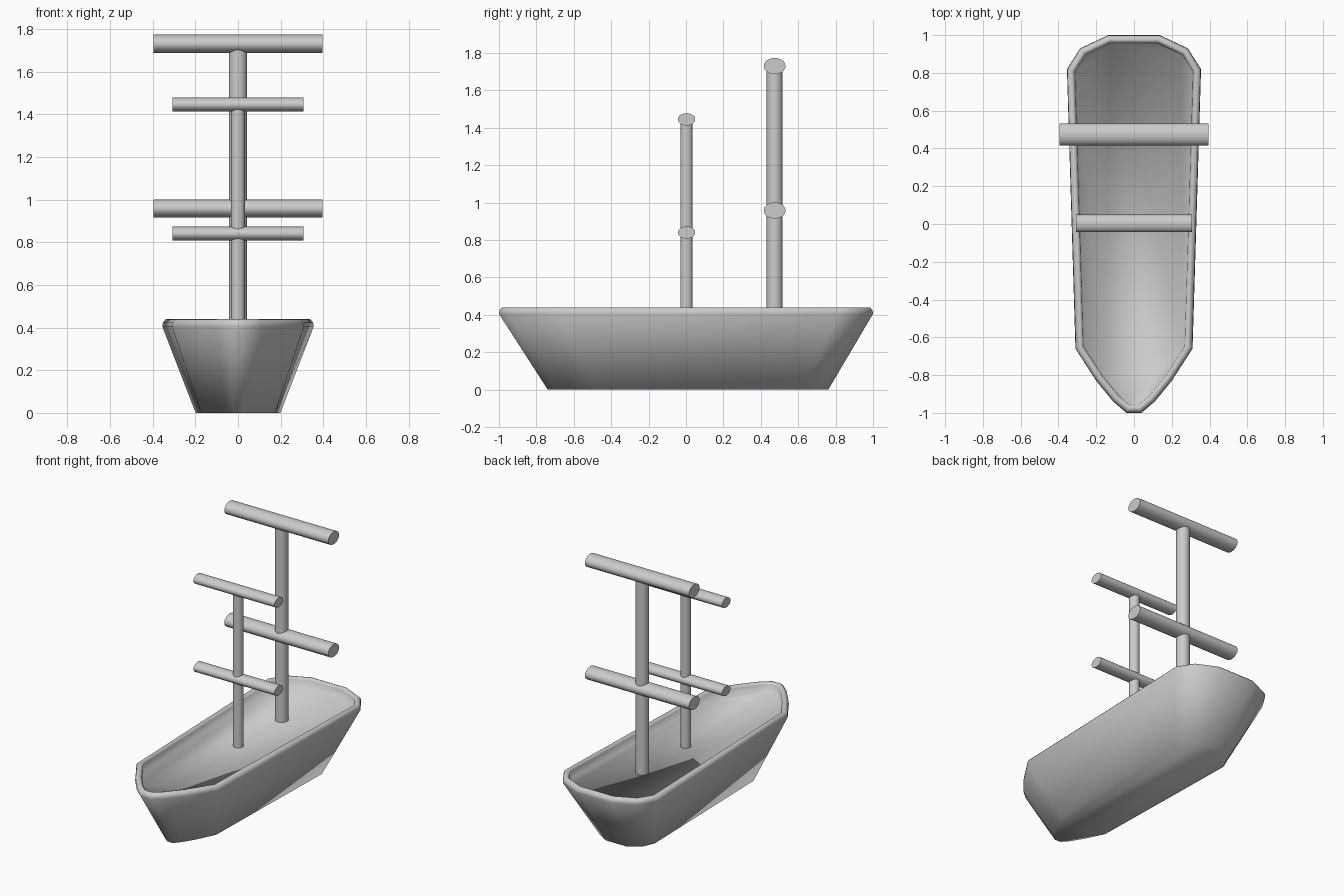
import bpy, bmesh, math
from mathutils import Vector

default = bpy.data.objects.get("Cube")
if default:
    bpy.data.objects.remove(default, do_unlink=True)

grey = bpy.data.materials.new("plain_grey")
grey.use_nodes = True
COLOUR = (0.6, 0.6, 0.6, 1)
grey.diffuse_color = COLOUR
grey.node_tree.nodes["Principled BSDF"].inputs["Base Color"].default_value = COLOUR

# Half of the hull outline at the rim, bow to stern, mirrored to a full loop
half = [(0.04, -1.0), (0.11, -0.94), (0.2, -0.83), (0.31, -0.66),
        (0.355, 0.82), (0.285, 0.93), (0.135, 1.0)]
outline = [Vector(p) for p in half] + [Vector((-x, y)) for x, y in reversed(half)]


def inset(points, d):
    """Move every side of the loop inward by d."""
    result = []
    for i, p in enumerate(points):
        a = (p - points[i - 1]).normalized()
        b = (points[(i + 1) % len(points)] - p).normalized()
        na, nb = Vector((-a.y, a.x)), Vector((-b.y, b.x))
        result.append(p + (na + nb) * d / (1 + na.dot(nb)))
    return result


def build_hull():
    bm = bmesh.new()
    # Keel loop is a narrower, shorter copy of the rim
    keel = [Vector((p.x * 0.56, 0.04 + (p.y - 0.04) * 0.73 + 0.02 * p.y)) for p in outline]
    loops = [(keel, 0)]
    # Rounded rim, then the drop to the deck
    for d, z in [(0, 0.405), (0.003, 0.425), (0.014, 0.437), (0.024, 0.44),
                 (0.034, 0.437), (0.042, 0.425), (0.048, 0.378)]:
        loops.append((inset(outline, d), z))
    rings = [[bm.verts.new((p.x, p.y, z)) for p in pts] for pts, z in loops]
    n = len(outline)
    for low, high in zip(rings, rings[1:]):
        for i in range(n):
            j = (i + 1) % n
            bm.faces.new((low[i], low[j], high[j], high[i]))
    bm.faces.new(list(reversed(rings[0])))
    bm.faces.new(rings[-1])
    bmesh.ops.recalc_face_normals(bm, faces=bm.faces)
    for f in bm.faces:
        f.smooth = True
    mesh = bpy.data.meshes.new("hull")
    bm.to_mesh(mesh)
    bm.free()
    mesh.materials.append(grey)
    bpy.context.collection.objects.link(bpy.data.objects.new("hull", mesh))


def rod(name, centre, radii, length, rotation=(0, 0, 0)):
    bpy.ops.mesh.primitive_cylinder_add(vertices=32, radius=1, depth=1,
                                        location=centre, rotation=rotation)
    ob = bpy.context.object
    ob.name = name
    ob.scale = (radii[0], radii[1], length)
    ob.data.materials.append(grey)
    bpy.ops.object.transform_apply(location=False, rotation=False, scale=True)
    bpy.ops.object.shade_smooth_by_angle(angle=math.radians(40))


build_hull()

# Each mast carries two crosswise spars of flattened section
FOOT = 0.34
for name, y, r, flat, span, heights in [
        ("fore", 0.003, 0.033, 0.046, 0.616, (0.84, 1.445)),
        ("aft", 0.474, 0.043, 0.058, 0.79, (0.958, 1.73))]:
    top = heights[-1]
    rod(name + "_mast", (0, y, (FOOT + top) / 2), (r, r), top - FOOT)
    for label, z in zip(("lower", "upper"), heights):
        rod(f"{name}_{label}_spar", (0, y, z), (r, flat), span, (0, math.pi / 2, 0))
